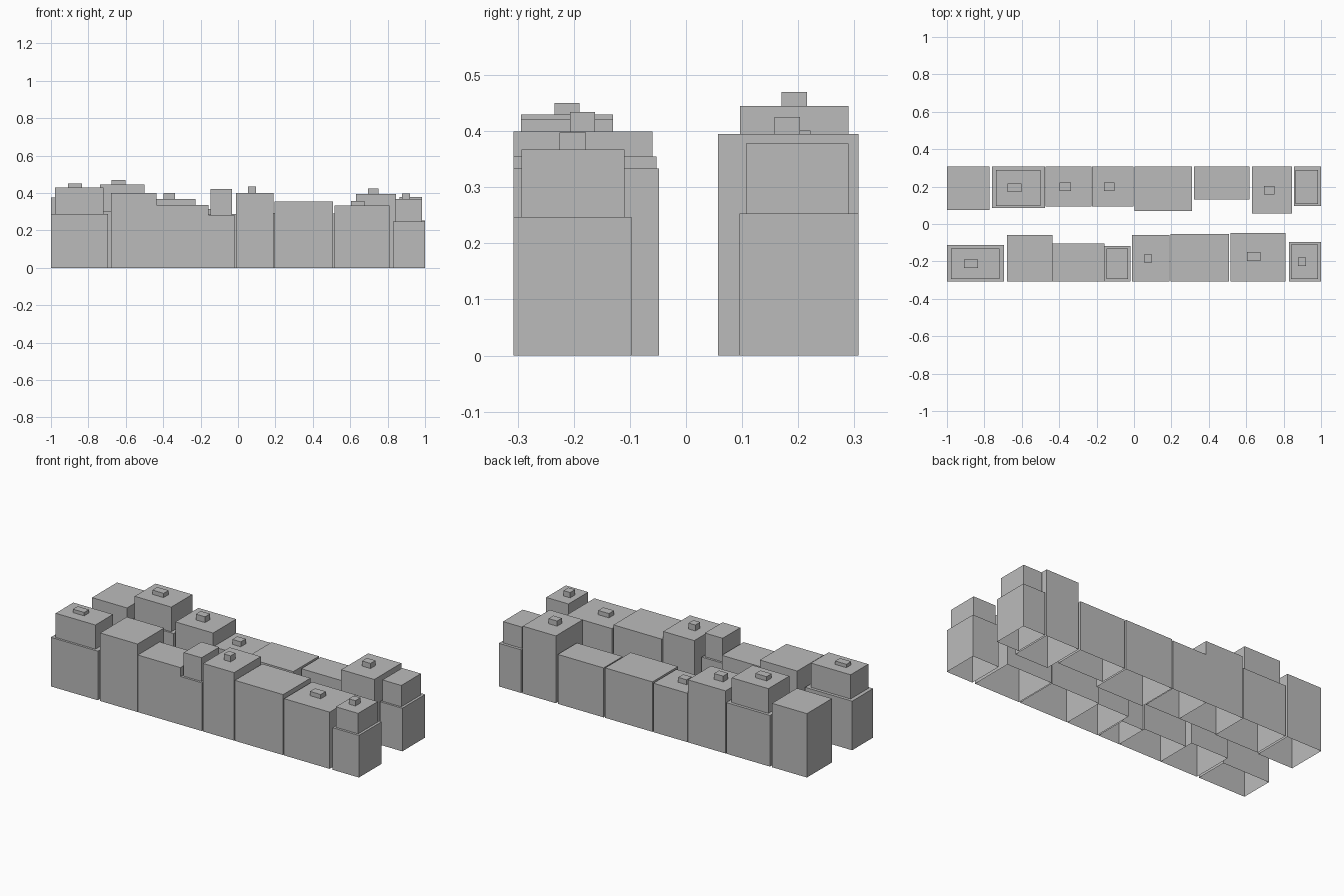
import bpy, bmesh

grey = bpy.data.materials.new("plain grey")
grey.diffuse_color = (0.5, 0.5, 0.5, 1)


def block(name, x0, x1, y0, y1, z0, z1):
    """Box with walls and a flat roof, open underneath."""
    bm = bmesh.new()
    bmesh.ops.create_cube(bm, size=1)
    for v in bm.verts:
        v.co.x = x1 if v.co.x > 0 else x0
        v.co.y = y1 if v.co.y > 0 else y0
        v.co.z = z1 if v.co.z > 0 else z0
    bm.normal_update()
    floor = [f for f in bm.faces if f.normal.z < -0.5]
    bmesh.ops.delete(bm, geom=floor, context='FACES_ONLY')
    mesh = bpy.data.meshes.new(name)
    bm.to_mesh(mesh)
    bm.free()
    mesh.materials.append(grey)
    obj = bpy.data.objects.new(name, mesh)
    bpy.context.collection.objects.link(obj)


OUTER = 0.307  # street side of both rows

# Each building: x range, courtyard-side distance, height,
# optional upper storey (x0, x1, near, far, top),
# optional rooftop hut (x0, x1, near, far, top)
front_row = [
    (-1.0, -0.695, 0.112, 0.288, (-0.978, -0.72, 0.13, 0.294, 0.43),
     (-0.908, -0.835, 0.19, 0.234, 0.45)),
    (-0.68, -0.437, 0.06, 0.399, None, None),
    (-0.435, -0.159, 0.105, 0.335, None, None),
    (-0.157, -0.02, 0.117, 0.283, (-0.147, -0.031, 0.13, 0.294, 0.422), None),
    (-0.012, 0.19, 0.06, 0.399, None, (0.053, 0.097, 0.162, 0.207, 0.434)),
    (0.195, 0.508, 0.053, 0.355, None, None),
    (0.515, 0.81, 0.048, 0.333, None, (0.605, 0.675, 0.15, 0.197, 0.358)),
    (0.828, 1.0, 0.097, 0.247, (0.84, 0.985, 0.11, 0.293, 0.367),
     (0.877, 0.92, 0.178, 0.225, 0.398)),
]
back_row = [
    (-1.0, -0.773, 0.075, 0.375, None, None),
    (-0.76, -0.477, 0.085, 0.30, (-0.738, -0.5, 0.096, 0.29, 0.445),
     (-0.675, -0.602, 0.17, 0.216, 0.47)),
    (-0.472, -0.227, 0.093, 0.367, None, (-0.397, -0.337, 0.176, 0.222, 0.401)),
    (-0.225, -0.003, 0.093, 0.287, None, (-0.16, -0.105, 0.176, 0.222, 0.316)),
    (0.003, 0.31, 0.07, 0.293, None, None),
    (0.32, 0.617, 0.13, 0.29, None, None),
    (0.63, 0.845, 0.057, 0.395, None, (0.695, 0.75, 0.158, 0.203, 0.425)),
    (0.855, 1.0, 0.095, 0.253, (0.863, 0.985, 0.107, 0.29, 0.378), None),
]

for row, side, buildings in (("front", -1, front_row), ("back", 1, back_row)):
    for i, (x0, x1, near, height, storey, hut) in enumerate(buildings, 1):
        tag = f"{row}_building_{i}"
        ys = sorted((side * near, side * OUTER))
        block(tag, x0, x1, *ys, 0, height)
        top = height
        # set-back storey, then the small rooftop hut
        for part, box in (("upper_storey", storey), ("rooftop_hut", hut)):
            if box:
                ys = sorted((side * box[2], side * box[3]))
                block(f"{tag}_{part}", box[0], box[1], *ys, top, box[4])
                top = box[4]
